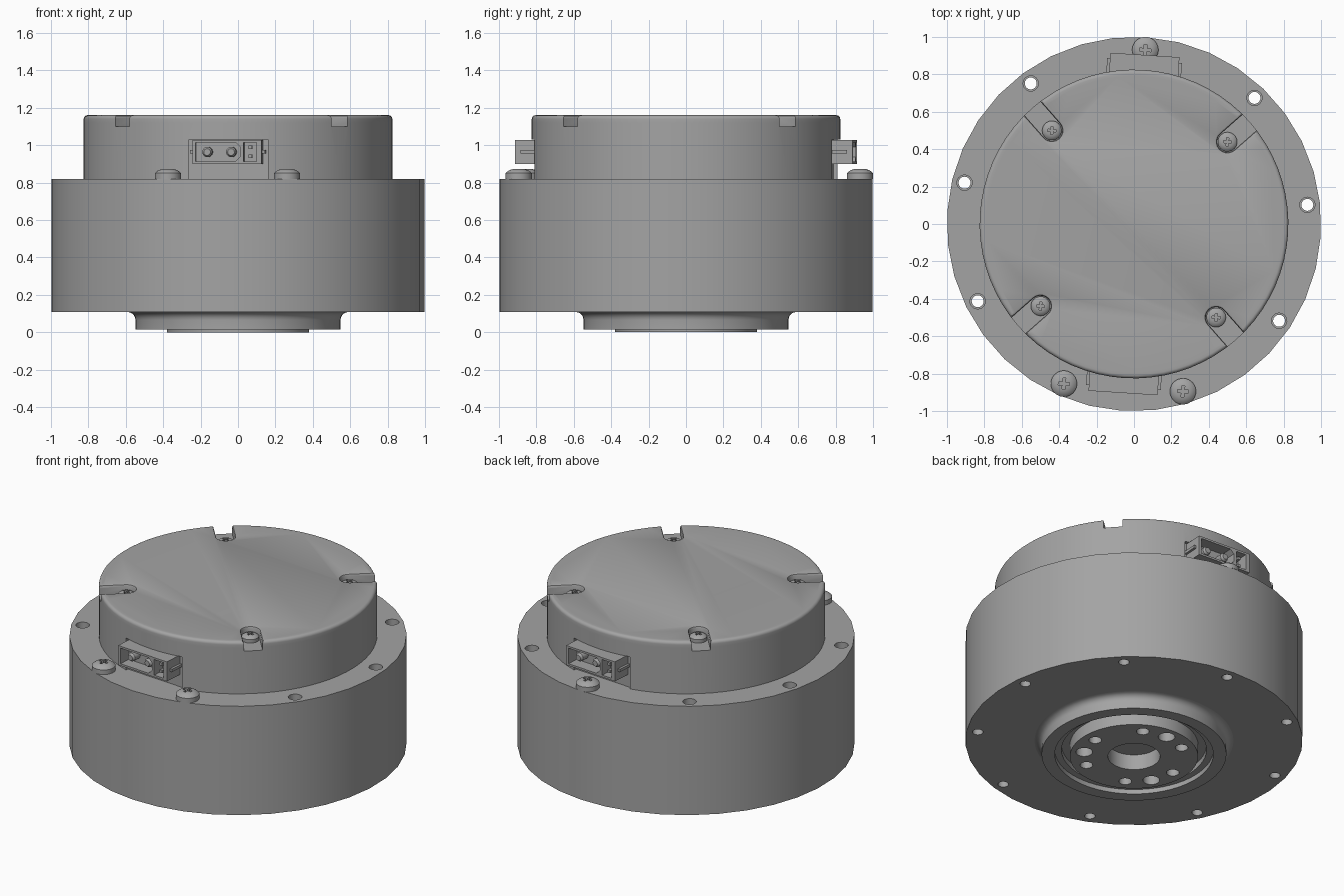
import bpy, bmesh
from math import radians, cos, sin, pi
from mathutils import Matrix, Vector

if "Cube" in bpy.data.objects:
    bpy.data.objects.remove(bpy.data.objects["Cube"])

TILT = radians(-3.7)          # whole housing is turned slightly about z
FRONT = Matrix.Rotation(pi / 2, 4, 'X')   # prism depth -> towards -y
GREY = bpy.data.materials.new("dark_grey")
GREY.diffuse_color = (0.37, 0.37, 0.37, 1)
GREY.use_nodes = True
GREY.node_tree.nodes["Principled BSDF"].inputs["Base Color"].default_value = GREY.diffuse_color


def rot(deg):
    return Matrix.Rotation(radians(deg), 4, 'Z')


def skin(bm, rings, loop=False):
    n = len(rings[0])
    pairs = list(zip(rings, rings[1:] + rings[:1])) if loop else list(zip(rings, rings[1:]))
    for a, b in pairs:
        for i in range(n):
            j = (i + 1) % n
            bm.faces.new((a[i], a[j], b[j], b[i]))
    if not loop:
        bm.faces.new(rings[0][::-1])
        bm.faces.new(rings[-1])


def lathe(bm, profile, segs=64, m=Matrix(), loop=False):
    rings = [[bm.verts.new(m @ Vector((r * cos(2 * pi * i / segs), r * sin(2 * pi * i / segs), z)))
              for i in range(segs)] for r, z in profile]
    skin(bm, rings, loop)


def loft(bm, layers, m=Matrix()):
    skin(bm, [[bm.verts.new(m @ Vector((x, y, z))) for x, y in pts] for pts, z in layers])


def prism(bm, pts, z0, z1, m=Matrix()):
    loft(bm, [(pts, z0), (pts, z1)], m)


def rect(x0, x1, y0, y1):
    return [(x0, y0), (x1, y0), (x1, y1), (x0, y1)]


def make(name, bm, turn=0.0):
    bmesh.ops.recalc_face_normals(bm, faces=bm.faces)
    me = bpy.data.meshes.new(name)
    bm.to_mesh(me)
    bm.free()
    me.materials.append(GREY)
    ob = bpy.data.objects.new(name, me)
    bpy.context.collection.objects.link(ob)
    ob.rotation_euler.z = turn
    return ob


def activate(ob):
    bpy.ops.object.select_all(action='DESELECT')
    ob.select_set(True)
    bpy.context.view_layer.objects.active = ob


def cut(ob, bm):
    cutter = make("cutter", bm, ob.rotation_euler.z)
    cutter.hide_render = True
    mod = ob.modifiers.new("cut", 'BOOLEAN')
    mod.operation, mod.solver, mod.object = 'DIFFERENCE', 'EXACT', cutter
    activate(ob)
    bpy.ops.object.modifier_apply(modifier=mod.name)
    bpy.data.objects.remove(cutter)


def smooth(ob):
    activate(ob)
    bpy.ops.object.shade_smooth_by_angle(angle=radians(30))


def copy(ob, name, loc=(0, 0, 0), turn=0.0, scale=1.0):
    c = bpy.data.objects.new(name, ob.data)
    bpy.context.collection.objects.link(c)
    c.location, c.rotation_euler.z, c.scale = loc, turn, (scale,) * 3
    return c


# main housing with nine stepped through holes
bm = bmesh.new()
lathe(bm, [(0.5, 0.108), (1, 0.108), (1, 0.82), (0.5, 0.82)], 36, loop=True)
housing = make("housing", bm, TILT)
bm = bmesh.new()
for k in range(9):
    a = radians(90 + 40 * k)
    lathe(bm, [(0.032, 0.05), (0.032, 0.25), (0.041, 0.25), (0.041, 0.9)], 20,
          Matrix.Translation((0.932 * cos(a), 0.932 * sin(a), 0)))
cut(housing, bm)
smooth(housing)

# bearing hub under the housing
fillet = [(0.59 - 0.042 * cos(radians(t)), 0.066 + 0.042 * sin(radians(t))) for t in range(0, 91, 18)]
bm = bmesh.new()
lathe(bm, [(0.36, 0.2), (0.36, 0.08), (0.43, 0.08), (0.43, 0.045), (0.47, 0.045), (0.47, 0.015),
           (0.548, 0.015)] + fillet + [(0.59, 0.2)])
smooth(make("bearing_hub", bm))

# output disc with bolt holes, dowel holes and centre bore
bm = bmesh.new()
lathe(bm, [(0.38, 0), (0.38, 0.19), (0.3, 0.19)])
disc = make("output_disc", bm)
bm = bmesh.new()
lathe(bm, [(0.155, -0.1), (0.155, 0.1)], 40)
for radius, start, step in ((0.038, 0, 60), (0.05, 90, 120)):
    for a in range(start, start + 360, step):
        lathe(bm, [(radius, -0.1), (radius, 0.1)], 20, rot(a) @ Matrix.Translation((0.3, 0, 0)))
cut(disc, bm)
smooth(disc)


# rear cover: rounded edges, four screw slots, two connector pockets
def slot(w):
    arc = [(0.665 + w * cos(radians(t)), w * sin(radians(t))) for t in range(90, 271, 18)]
    return arc + [(0.95, -w), (0.95, w)]


edge = [(0.805 + 0.02 * cos(radians(t)), 1.14 + 0.02 * sin(radians(t))) for t in range(0, 91, 18)]
bm = bmesh.new()
lathe(bm, [(0.825, 0.82), (0.825, 1.12)] + edge + [(0.79, 1.16)], 72)
cover = make("rear_cover", bm, TILT)
bm = bmesh.new()
for k in range(4):
    loft(bm, [(slot(0.056), 1.1), (slot(0.056), 1.146), (slot(0.06), 1.156), (slot(0.07), 1.1605),
              (slot(0.07), 1.25)], rot(45 + 90 * k))
for a in (0, 180):
    prism(bm, rect(-0.212, 0.212, 0.75, 1.03), 0.78, 0.95, rot(a) @ FRONT)
cut(cover, bm)
smooth(cover)

# cross-head screws: three on the rim, four in the cover slots
bm = bmesh.new()
lathe(bm, [(0.03, -0.3), (0.03, 0), (0.07, 0), (0.07, 0.03), (0.062, 0.038),
           (0.05, 0.046), (0.036, 0.051), (0.02, 0.053)], 32)
screw = make("rim_screw", bm)
w, l = 0.008, 0.03
bm = bmesh.new()
prism(bm, [(w, w), (w, l), (-w, l), (-w, w), (-l, w), (-l, -w),
           (-w, -w), (-w, -l), (w, -l), (w, -w), (l, -w), (l, w)], 0.018, 0.1)
cut(screw, bm)
smooth(screw)
for r, z, angles, size, name in ((0.932, 0.82, (90, 250, 290), 1, "rim_screw"),
                                 (0.665, 1.1, (45, 135, 225, 315), 0.74, "cover_screw")):
    for deg in angles:
        a = radians(deg) + TILT
        copy(screw, name, (r * cos(a), r * sin(a), z), TILT, size)
bpy.data.objects.remove(screw)

# connector housing with power and signal cavities
bm = bmesh.new()
prism(bm, rect(-0.185, 0.185, 0.9, 1.028), 0.76, 0.905, FRONT)
shell = make("front_connector", bm, TILT)
bm = bmesh.new()
prism(bm, [(-0.168, 0.913), (0.045, 0.913), (0.07, 0.938), (0.07, 0.99), (0.045, 1.015), (-0.168, 1.015)],
      0.825, 0.95, FRONT)
prism(bm, rect(0.088, 0.158, 0.913, 1.015), 0.825, 0.95, FRONT)
cut(shell, bm)
smooth(shell)
copy(shell, "back_connector", turn=TILT + pi)

# connector side ears, power pins and signal pins
bm = bmesh.new()
for s in (-1, 1):
    x0, x1 = sorted((s * 0.18, s * 0.2))
    prism(bm, rect(x0, x1, 0.955, 0.973), 0.77, 0.875, FRONT)
for x in (-0.108, 0.02):
    lathe(bm, [(0.027, 0.81), (0.027, 0.875), (0.018, 0.888)], 20, FRONT @ Matrix.Translation((x, 0.963, 0)))
for z in (0.94, 0.988):
    prism(bm, rect(0.114, 0.132, z - 0.009, z + 0.009), 0.81, 0.885, FRONT)
pins = make("front_connector_pins", bm, TILT)
smooth(pins)
copy(pins, "back_connector_pins", turn=TILT + pi)
